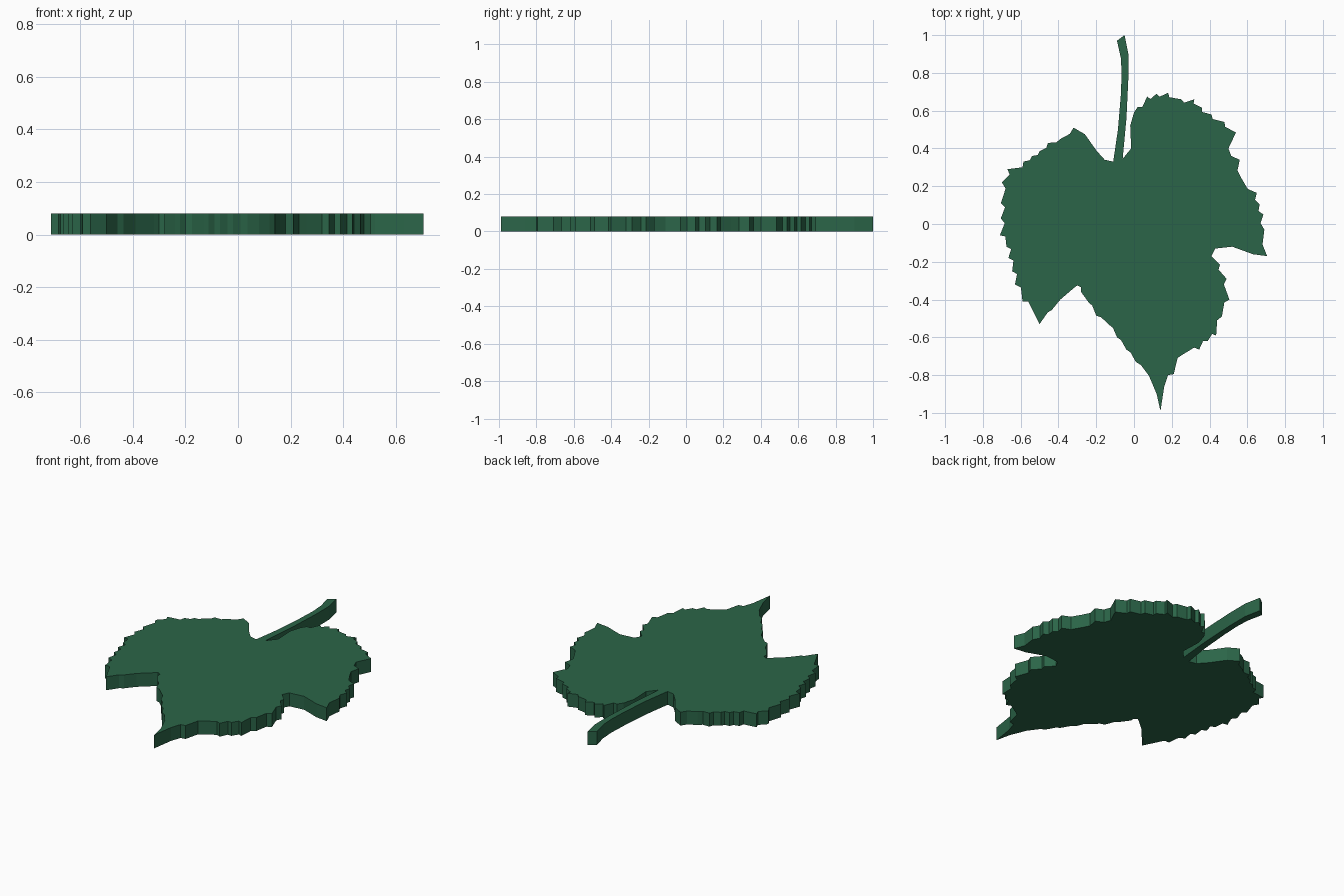
import bpy, bmesh
from mathutils import Vector

THICK = 0.08
green = bpy.data.materials.new("leaf_green")
green.diffuse_color = (0.024, 0.13, 0.065, 1)


def slab(name, outline):
    """Extrude a flat outline upward from z = 0."""
    bm = bmesh.new()
    face = bm.faces.new([bm.verts.new((p[0], p[1], 0)) for p in outline])
    new = bmesh.ops.extrude_face_region(bm, geom=[face], use_keep_orig=True)["geom"]
    bmesh.ops.translate(bm, vec=(0, 0, THICK),
                        verts=[g for g in new if isinstance(g, bmesh.types.BMVert)])
    bmesh.ops.recalc_face_normals(bm, faces=bm.faces)
    bmesh.ops.triangulate(bm, faces=[f for f in bm.faces if len(f.verts) > 4])
    mesh = bpy.data.meshes.new(name)
    bm.to_mesh(mesh)
    bm.free()
    mesh.materials.append(green)
    obj = bpy.data.objects.new(name, mesh)
    bpy.context.collection.objects.link(obj)
    return obj


def toothed(tips, t, depth):
    """Cut a notch between neighbouring tooth tips (outline runs clockwise)."""
    out = []
    for a, b in zip(tips, tips[1:]):
        a, b = Vector(a), Vector(b)
        d = b - a
        out += [a, a + d * t + Vector((d.y, -d.x)).normalized() * depth]
    return out + [Vector(tips[-1])]


# Smooth edges beside the stem and in the two deep sinuses
stem_right = [(-0.11, 0.33), (-0.06, 0.345), (-0.015, 0.40), (-0.02, 0.52), (0, 0.59)]
right_sinus = [(0.63, -0.16), (0.52, -0.12), (0.43, -0.13), (0.41, -0.17)]
left_sinus = [(-0.28, -0.36), (-0.28, -0.335), (-0.30, -0.325), (-0.32, -0.34), (-0.39, -0.40)]
stem_left = [(-0.26, 0.475), (-0.20, 0.39), (-0.155, 0.34)]

# Toothed margins, listed by tooth tip
upper_right = toothed([(0.02, 0.62), (0.07, 0.675), (0.12, 0.69), (0.18, 0.695), (0.25, 0.66),
                       (0.32, 0.66), (0.36, 0.615), (0.41, 0.58), (0.48, 0.54),
                       (0.54, 0.485)], 0.22, 0.018)
right_side = toothed([(0.56, 0.34), (0.57, 0.24), (0.65, 0.165), (0.665, 0.105), (0.685, 0.05),
                      (0.69, -0.03), (0.705, -0.17)], 0.55, 0.018)
lower_right = toothed([(0.455, -0.215), (0.49, -0.29), (0.505, -0.40), (0.465, -0.49),
                       (0.435, -0.59), (0.39, -0.62), (0.345, -0.665), (0.26, -0.69),
                       (0.21, -0.795)], 0.25, 0.018)
bottom_tip = [(0.18, -0.80), (0.16, -0.86), (0.14, -0.99), (0.12, -0.90)]
lower_left = toothed([(0.08, -0.805), (0.01, -0.73), (-0.04, -0.665), (-0.09, -0.60),
                      (-0.13, -0.535), (-0.20, -0.485), (-0.24, -0.415)], 0.7, 0.008)
left_point = toothed([(-0.435, -0.455), (-0.50, -0.53)], 0.25, 0.008)
left_side = toothed([(-0.59, -0.41), (-0.63, -0.32), (-0.645, -0.25), (-0.665, -0.18),
                     (-0.675, -0.12), (-0.71, -0.06), (-0.705, 0.03), (-0.705, 0.11),
                     (-0.70, 0.22), (-0.67, 0.29)], 0.72, 0.022)
upper_left = toothed([(-0.585, 0.33), (-0.54, 0.36), (-0.50, 0.385), (-0.455, 0.43),
                      (-0.39, 0.45), (-0.32, 0.51)], 0.6, 0.012)

# Leaf blade
slab("leaf_blade", stem_right + upper_right + [(0.50, 0.40), (0.515, 0.36)] + right_side
     + right_sinus + lower_right + bottom_tip + lower_left + left_sinus + left_point
     + [(-0.56, -0.41)] + left_side + [(-0.59, 0.30)] + upper_left + stem_left)

# Stem: curved strip meeting the blade at its base
slab("leaf_stem", [(-0.11, 0.33), (-0.085, 0.50), (-0.07, 0.68), (-0.065, 0.80), (-0.07, 0.88),
                   (-0.09, 0.97), (-0.05, 1.0), (-0.03, 0.90), (-0.03, 0.77), (-0.04, 0.56),
                   (-0.06, 0.345)])
